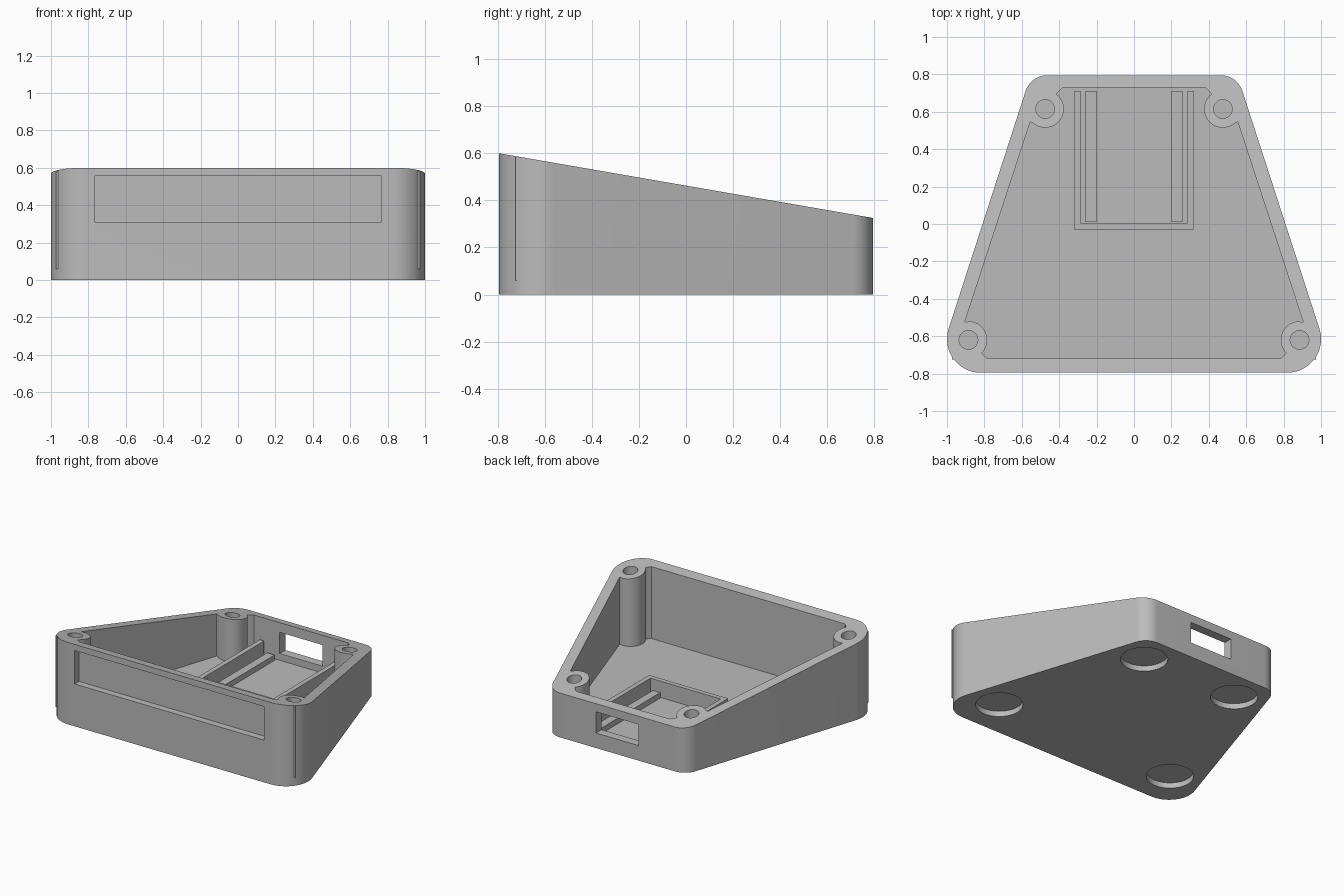
import bpy, bmesh, math

if "Cube" in bpy.data.objects:
    bpy.data.objects.remove(bpy.data.objects["Cube"])

grey = bpy.data.materials.new("plain_grey")
grey.diffuse_color = (0.5, 0.5, 0.5, 1)
grey.use_nodes = True
grey.node_tree.nodes["Principled BSDF"].inputs["Base Color"].default_value = grey.diffuse_color


def top_z(y):
    # height of the sloping rim
    return 0.6 - (y + 0.795) * 0.275 / 1.59


def arc(cx, cy, r, a0, a1, n):
    return [(cx + r * math.cos(math.radians(a0 + (a1 - a0) * i / n)),
             cy + r * math.sin(math.radians(a0 + (a1 - a0) * i / n))) for i in range(n + 1)]


def mirrored(half):
    # right half listed front to back, closed by its mirror image
    return half + [(-x, y) for x, y in reversed(half)]


def prism(name, outline, z0, z1):
    # z1 may be a number or a function of y
    bm = bmesh.new()
    low = [bm.verts.new((x, y, z0)) for x, y in outline]
    high = [bm.verts.new((x, y, z1(y) if callable(z1) else z1)) for x, y in outline]
    bm.faces.new(low)
    bm.faces.new(high)
    n = len(outline)
    for i in range(n):
        j = (i + 1) % n
        bm.faces.new((low[i], low[j], high[j], high[i]))
    bmesh.ops.recalc_face_normals(bm, faces=bm.faces)
    me = bpy.data.meshes.new(name)
    bm.to_mesh(me)
    bm.free()
    me.materials.append(grey)
    ob = bpy.data.objects.new(name, me)
    bpy.context.collection.objects.link(ob)
    return ob


def box(name, x0, x1, y0, y1, z0, z1):
    return prism(name, [(x0, y0), (x1, y0), (x1, y1), (x0, y1)], z0, z1)


def disc(name, x, y, r, z0, z1, n=48):
    return prism(name, arc(x, y, r, 0, 360, n)[:-1], z0, z1)


FLOOR = 0.06
SIDE = 18  # angle of the slanting side wall's normal
screws = [(0.885, -0.62), (0.475, 0.615)]
feet = [(0.74, -0.51), (0.39, 0.57)]

# outer body: rounded trapezoid with a sloping top
shell = prism("case_shell", mirrored(
    arc(0.82, -0.615, 0.18, -90, SIDE, 20) + arc(0.465, 0.675, 0.12, SIDE, 90, 14)), 0, top_z)

# inner cavity, curving round the four screw posts
cutters = [prism("cavity_cutter", mirrored(
    [(0.785, -0.72), (0.812, -0.693)]
    + arc(*screws[0], 0.1, 224, 95, 20)
    + [(0.905, -0.525), (0.555, 0.545)]
    + arc(*screws[1], 0.1, -47, -225, 24)
    + [(0.415, 0.695), (0.38, 0.73)]), FLOOR, 1.0)]

# screw holes and foot recesses
for s in (-1, 1):
    for x, y in screws:
        cutters.append(disc("screw_hole_cutter", s * x, y, 0.05, 0.08, 1.0, 32))
    for x, y in feet:
        cutters.append(disc("foot_recess_cutter", s * x, y, 0.157, -0.1, 0.04))

# front display recess and rear cable opening
cutters.append(box("front_recess_cutter", -0.767, 0.767, -1, -0.745, 0.31, 0.555))
cutters.append(box("cable_opening_cutter", -0.173, 0.173, 0.715, 1, 0.11, 0.265))

for c in cutters:
    m = shell.modifiers.new(c.name, 'BOOLEAN')
    m.operation = 'DIFFERENCE'
    m.solver = 'EXACT'
    m.object = c
bpy.context.view_layer.objects.active = shell
shell.select_set(True)
for m in list(shell.modifiers):
    bpy.ops.object.modifier_apply(modifier=m.name)
for c in cutters:
    bpy.data.objects.remove(c, do_unlink=True)
bpy.ops.object.shade_smooth_by_angle(angle=math.radians(30))

# circuit board tray: U-shaped wall and two support ribs
prism("tray_wall", mirrored([(0.32, -0.03), (0.32, 0.71), (0.285, 0.71), (0.285, 0.005)]),
      FLOOR - 0.005, 0.18)
for s, side in ((-1, "left"), (1, "right")):
    a, b = sorted((s * 0.2, s * 0.26))
    box("tray_rib_" + side, a, b, 0.012, 0.71, FLOOR - 0.005, 0.10)
    # thin ridge on the front corner
    a, b = sorted((s * 0.955, s * 0.972))
    box("corner_ridge_" + side, a, b, -0.725, -0.715, FLOOR, 0.584)
